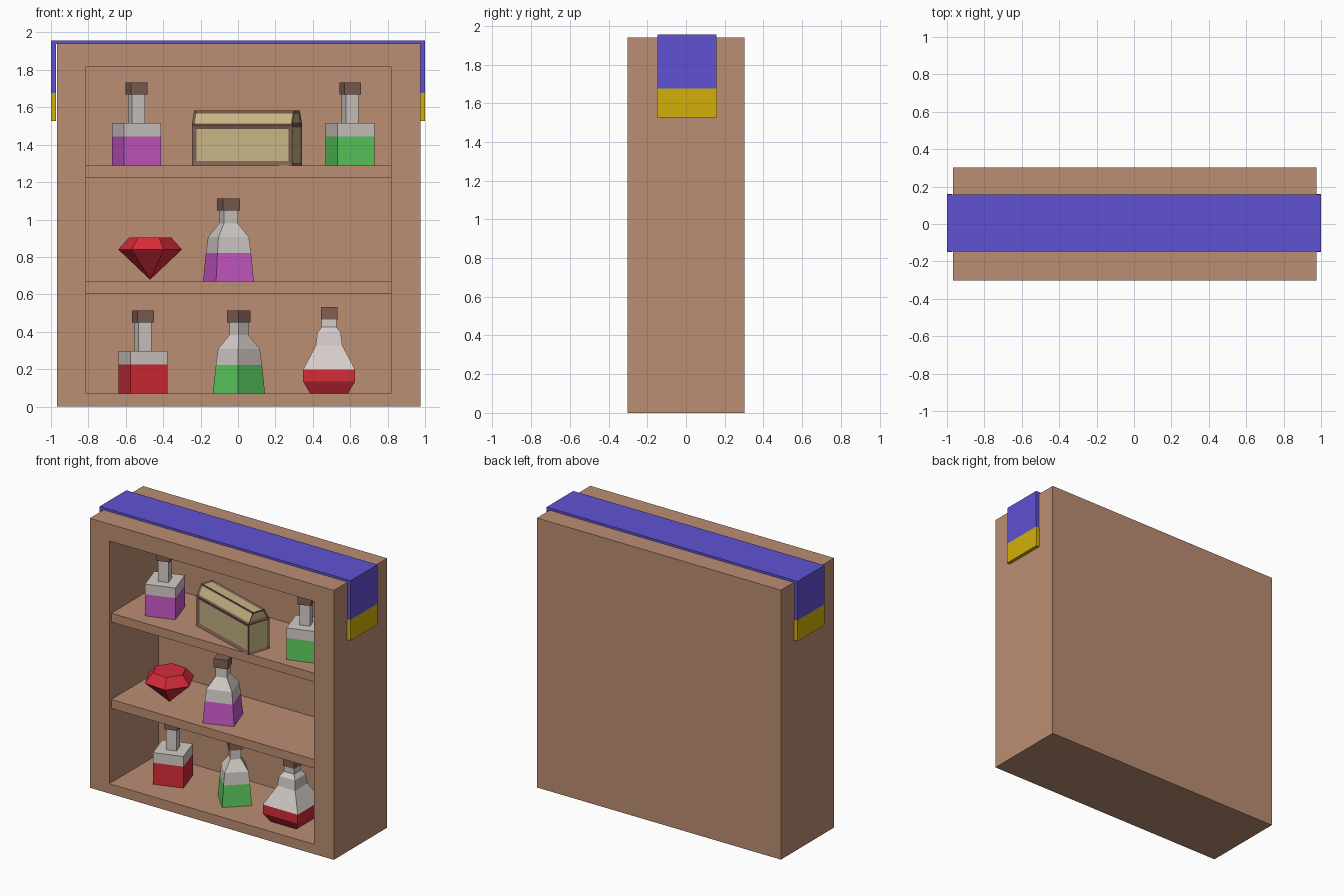
import bpy, bmesh, math
from mathutils import Vector, Matrix

if "Cube" in bpy.data.objects:
    bpy.data.objects.remove(bpy.data.objects["Cube"])


def mat(name, r, g, b):
    lin = [((c / 255 + 0.055) / 1.055) ** 2.4 if c > 10 else c / 255 / 12.92 for c in (r, g, b)]
    m = bpy.data.materials.new(name)
    m.diffuse_color = (*lin, 1)
    m.use_nodes = True
    m.node_tree.nodes["Principled BSDF"].inputs["Base Color"].default_value = m.diffuse_color
    return m


WOOD = mat("wood", 187, 141, 114)
BLUE = mat("blue_cloth", 96, 82, 210)
GOLD = mat("gold_trim", 212, 176, 10)
GLASS = mat("glass", 212, 204, 200)
PURPLE = mat("purple_liquid", 200, 90, 200)
GREEN = mat("green_liquid", 92, 206, 96)
RED = mat("red", 212, 44, 56)
CORK = mat("dark_brown", 128, 96, 84)
BEIGE = mat("beige_panel", 198, 180, 132)


def finish(bm, name, mats, loc=(0, 0, 0), rot=0):
    bmesh.ops.recalc_face_normals(bm, faces=bm.faces)
    me = bpy.data.meshes.new(name)
    bm.to_mesh(me)
    bm.free()
    for m in mats:
        me.materials.append(m)
    ob = bpy.data.objects.new(name, me)
    ob.location = loc
    ob.rotation_euler.z = math.radians(rot)
    bpy.context.collection.objects.link(ob)
    return ob


def new_box(lo, hi):
    bm = bmesh.new()
    lo, hi = Vector(lo), Vector(hi)
    bmesh.ops.create_cube(bm, size=1, matrix=Matrix.Translation((lo + hi) / 2) @ Matrix.Diagonal((*(hi - lo), 1)))
    return bm


def box(name, m, lo, hi):
    return finish(new_box(lo, hi), name, [m])


def stack(name, loc, rot, rings, mats, seg, n=4):
    """Stacked n-sided rings (radius, z); seg gives the material index of each band."""
    bm = bmesh.new()
    loops = []
    for r, z in rings:
        loops.append([bm.verts.new((r * math.cos(a), r * math.sin(a), z))
                      for a in (2 * math.pi * (i + (0.5 if n == 4 else 0)) / n for i in range(n))])
    for k, (a, b) in enumerate(zip(loops, loops[1:])):
        for i in range(n):
            j = (i + 1) % n
            bm.faces.new((a[i], a[j], b[j], b[i])).material_index = seg[k]
    bm.faces.new(loops[0][::-1]).material_index = seg[0]
    bm.faces.new(loops[-1]).material_index = seg[-1]
    return finish(bm, name, mats, loc, rot)


def vessel(name, loc, rot, liquid, prof, seg, scale=1.0):
    """Square bottle from (side length, height) pairs."""
    rings = [(s * scale / math.sqrt(2), z) for s, z in prof]
    return stack(name, loc, rot, rings, [liquid, GLASS, CORK], seg)


# Cabinet: solid block with the front inset and pushed in
bm = new_box((-0.968, -0.303, 0), (0.975, 0.303, 1.94))
front = min(bm.faces, key=lambda f: f.calc_center_median().y)
bmesh.ops.inset_region(bm, faces=[front], thickness=0.1)
for v in front.verts:
    v.co.x = -0.813 if v.co.x < 0 else 0.818
    v.co.z = 0.07 if v.co.z < 1 else 1.818
ext = bmesh.ops.extrude_face_region(bm, geom=[front])
bmesh.ops.translate(bm, vec=(0, 0.56, 0), verts=[g for g in ext["geom"] if isinstance(g, bmesh.types.BMVert)])
if front.is_valid:
    bmesh.ops.delete(bm, geom=[front], context='FACES_ONLY')
finish(bm, "cabinet", [WOOD])

# Shelves
for i, z in enumerate((0.604, 1.225)):
    box(f"shelf_{i + 1}", WOOD, (-0.815, -0.28, z), (0.82, 0.258, z + 0.064))

# Cloth runner over the top with gold ends
box("cloth_top", BLUE, (-1, -0.146, 1.939), (1, 0.158, 1.956))
for side, s in (("left", -1), ("right", 1)):
    xs = sorted((s * 0.974, s * 1.0))
    box(f"cloth_drop_{side}", BLUE, (xs[0], -0.146, 1.676), (xs[1], 0.158, 1.94))
    xs = sorted((s * 0.972, s * 1.0))
    box(f"cloth_trim_{side}", GOLD, (xs[0], -0.15, 1.526), (xs[1], 0.161, 1.676))

# Square bottles
SQUARE = [(0.208, 0), (0.208, 0.155), (0.208, 0.228), (0.072, 0.228), (0.072, 0.379),
          (0.093, 0.379), (0.093, 0.444)]
SQ_SEG = [0, 1, 1, 1, 2, 2]
vessel("square_bottle_purple", (-0.543, -0.056, 1.289), 18, PURPLE, SQUARE, SQ_SEG)
vessel("square_bottle_green", (0.600, -0.08, 1.289), 18, GREEN, SQUARE, SQ_SEG)
vessel("square_bottle_red", (-0.508, -0.015, 0.07), 18, RED, SQUARE, SQ_SEG)

# Tapered flasks
TAPER = [(0.214, 0), (0.190, 0.152), (0.172, 0.238), (0.079, 0.312), (0.079, 0.380),
         (0.097, 0.380), (0.097, 0.444)]
vessel("tapered_flask_purple", (-0.051, -0.10, 0.668), 19, PURPLE, TAPER, SQ_SEG)
vessel("tapered_flask_green", (0.005, -0.042, 0.07), 43, GREEN, TAPER, SQ_SEG, 0.92)

# Wide flask
WIDE = [(0.203, 0), (0.278, 0.064), (0.278, 0.128), (0.142, 0.256), (0.125, 0.325),
        (0.080, 0.355), (0.080, 0.395), (0.088, 0.395), (0.088, 0.463)]
vessel("wide_flask_red", (0.487, -0.076, 0.07), 0, RED, WIDE, [0, 0, 1, 1, 1, 1, 2, 2])

# Cut gem
stack("gem", (-0.47, -0.109, 0), -5, [(0.001, 0.679), (0.171, 0.84), (0.113, 0.904)], [RED], [0, 0], 6)

# Treasure chest: three rectangular rings, each face inset with a beige panel
bm = bmesh.new()
rings = [[bm.verts.new((sx * 0.2825, sy * w, z)) for sx, sy in ((-1, -1), (1, -1), (1, 1), (-1, 1))]
         for w, z in ((0.085, 0), (0.085, 0.217), (0.045, 0.294))]
bm.faces.new(rings[0][::-1])
panels = [bm.faces.new(rings[2])]
for a, b in zip(rings, rings[1:]):
    for i in range(4):
        j = (i + 1) % 4
        panels.append(bm.faces.new((a[i], a[j], b[j], b[i])))
bmesh.ops.recalc_face_normals(bm, faces=bm.faces)
for f in panels:
    size = f.calc_area()
    t = 0.033 if size > 0.1 else 0.018
    bmesh.ops.inset_individual(bm, faces=[f], thickness=t, depth=-0.008)
    f.material_index = 1
finish(bm, "treasure_chest", [CORK, BEIGE], (0.048, -0.127, 1.289), -18)
